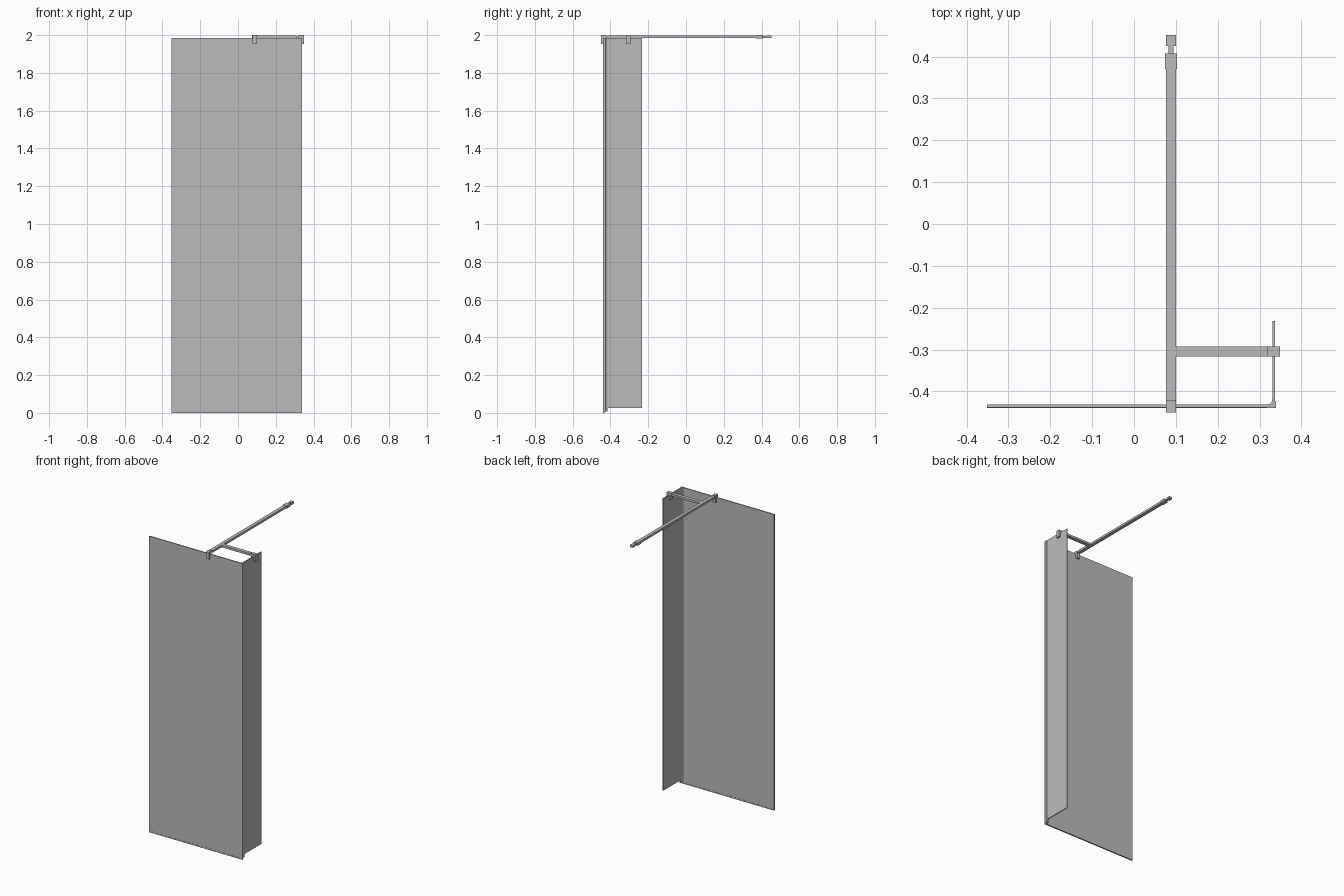
import bpy
import bmesh

cube = bpy.data.objects.get("Cube")
if cube:
    bpy.data.objects.remove(cube, do_unlink=True)

grey = bpy.data.materials.new("neutral grey")
grey.use_nodes = True
grey.diffuse_color = (0.5, 0.5, 0.5, 1)
grey.node_tree.nodes["Principled BSDF"].inputs["Base Color"].default_value = (0.5, 0.5, 0.5, 1)


def prism(name, outline, z0, z1):
    """Extrude an xy outline between two heights."""
    bm = bmesh.new()
    face = bm.faces.new([bm.verts.new((x, y, z0)) for x, y in outline])
    moved = bmesh.ops.extrude_face_region(bm, geom=[face])["geom"]
    bmesh.ops.translate(bm, vec=(0, 0, z1 - z0),
                        verts=[v for v in moved if isinstance(v, bmesh.types.BMVert)])
    bmesh.ops.recalc_face_normals(bm, faces=bm.faces)
    mesh = bpy.data.meshes.new(name)
    bm.to_mesh(mesh)
    bm.free()
    mesh.materials.append(grey)
    obj = bpy.data.objects.new(name, mesh)
    bpy.context.collection.objects.link(obj)
    return obj


def box(name, x, y, z):
    return prism(name, [(x[0], y[0]), (x[1], y[0]), (x[1], y[1]), (x[0], y[1])], *z)


TOP = 1.985
ARM_X = (0.077, 0.1)
BRACE_Y = (-0.317, -0.293)
ARM_Z = (1.984, 1.998)
JAW_Z = (1.953, 2.0)
CAP_Z = (TOP, 2.0)

# Glass panels and the seals joining them
box("front_panel", (-0.351, 0.325), (-0.439, -0.432), (0.007, TOP))
box("side_panel", (0.331, 0.337), (-0.425, -0.232), (0.027, TOP))
box("bottom_seal", (-0.351, 0.34), (-0.44, -0.431), (0, 0.009))
prism("corner_seal", [(0.318, -0.44), (0.34, -0.44), (0.34, -0.425), (0.337, -0.423),
                      (0.337, -0.415), (0.331, -0.415), (0.329, -0.425), (0.325, -0.43),
                      (0.318, -0.431)], 0.007, TOP)

# Support arm to the wall, with its telescopic end
box("support_arm", ARM_X, (-0.412, 0.38), ARM_Z)
box("arm_collar", (0.074, 0.103), (0.37, 0.407), (1.982, 2.0))
box("swivel_neck", (0.083, 0.094), (0.405, 0.427), (1.986, 1.996))
box("wall_mount", ARM_X, (0.425, 0.452), ARM_Z)

# Clamp holding the front panel
box("front_clamp_neck", ARM_X, (-0.424, -0.41), (1.987, 1.996))
box("front_clamp_cap", ARM_X, (-0.45, -0.421), CAP_Z)
box("front_clamp_outer_jaw", ARM_X, (-0.45, -0.439), JAW_Z)
box("front_clamp_inner_jaw", ARM_X, (-0.432, -0.421), JAW_Z)

# Cross brace and the clamp holding the side panel
box("cross_brace", (0.1, 0.309), BRACE_Y, ARM_Z)
box("side_clamp_neck", (0.307, 0.322), BRACE_Y, (1.987, 1.996))
box("side_clamp_cap", (0.319, 0.349), BRACE_Y, CAP_Z)
box("side_clamp_outer_jaw", (0.337, 0.349), BRACE_Y, JAW_Z)
box("side_clamp_inner_jaw", (0.319, 0.331), BRACE_Y, JAW_Z)
